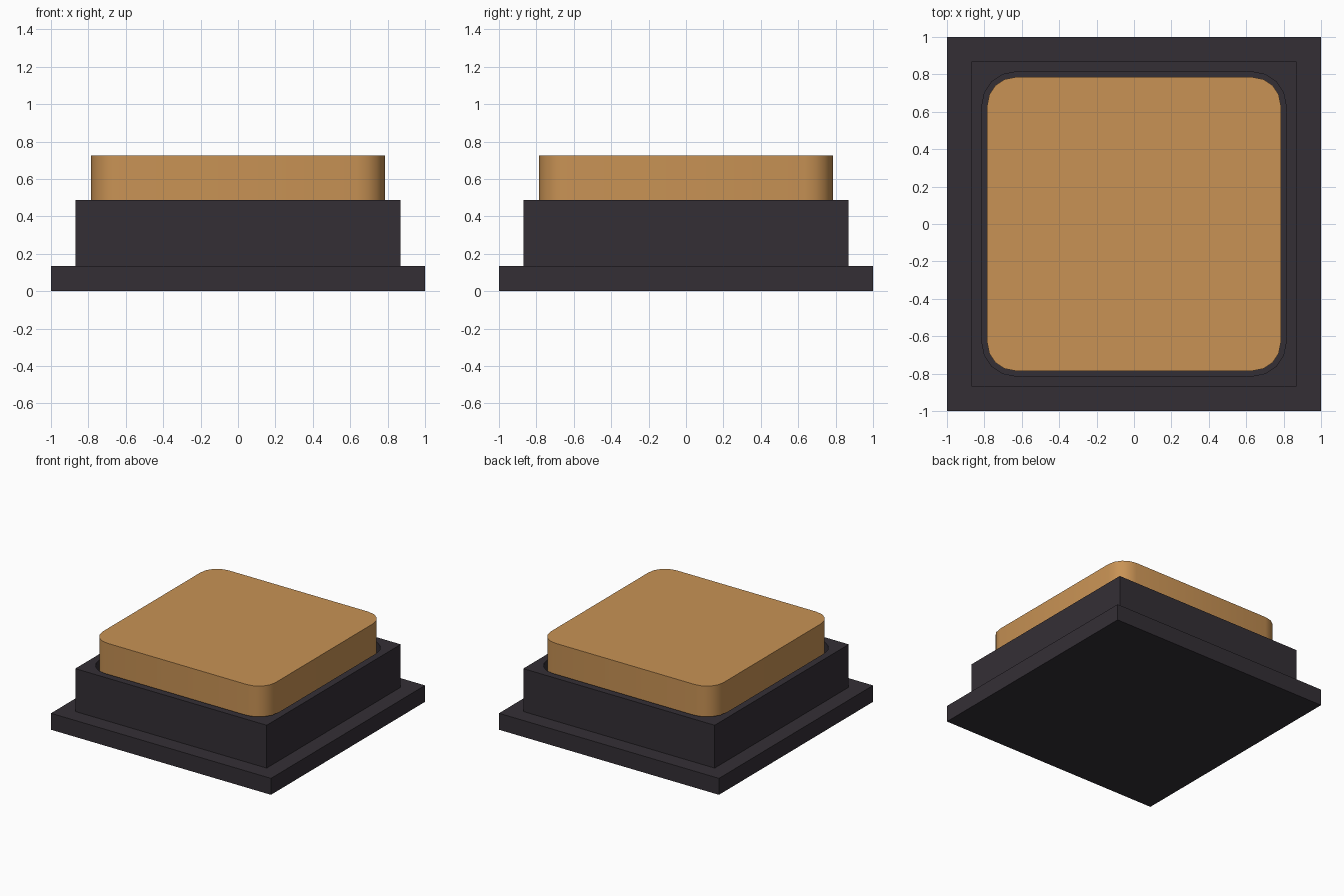
import bpy, bmesh, math

if "Cube" in bpy.data.objects:
    bpy.data.objects.remove(bpy.data.objects["Cube"])


def material(name, rgb):
    m = bpy.data.materials.new(name)
    m.diffuse_color = (*rgb, 1)
    m.use_nodes = True
    m.node_tree.nodes["Principled BSDF"].inputs["Base Color"].default_value = m.diffuse_color
    return m


DARK = material("dark_plastic", (0.034, 0.028, 0.036))
TAN = material("tan_cap", (0.58, 0.29, 0.09))


def slab(name, half, z0, z1, mat, radius=0.0, segments=4):
    """Square prism, optionally with rounded vertical corners."""
    pts = []
    for q in range(4):
        a0 = q * math.pi / 2
        cx = (half - radius) * (1 if q in (0, 3) else -1)
        cy = (half - radius) * (1 if q in (0, 1) else -1)
        for i in range(segments + 1 if radius else 1):
            a = a0 + i * math.pi / 2 / segments
            pts.append((cx + radius * math.cos(a), cy + radius * math.sin(a)))
    bm = bmesh.new()
    low = [bm.verts.new((x, y, z0)) for x, y in pts]
    high = [bm.verts.new((x, y, z1)) for x, y in pts]
    bm.faces.new(low[::-1])
    bm.faces.new(high)
    n = len(pts)
    for i in range(n):
        j = (i + 1) % n
        bm.faces.new((low[i], low[j], high[j], high[i]))
    mesh = bpy.data.meshes.new(name)
    bm.to_mesh(mesh)
    bm.free()
    mesh.materials.append(mat)
    ob = bpy.data.objects.new(name, mesh)
    bpy.context.collection.objects.link(ob)
    return ob


def smooth(ob):
    bpy.ops.object.select_all(action='DESELECT')
    ob.select_set(True)
    bpy.context.view_layer.objects.active = ob
    bpy.ops.object.shade_smooth_by_angle(angle=math.radians(35))


# Base plate and raised housing
slab("base_plate", 1.0, 0.0, 0.135, DARK)
housing = slab("housing", 0.87, 0.135, 0.487, DARK)

# Rounded well cut into the housing for the button
cutter = slab("well_cutter", 0.812, 0.2, 0.6, DARK, 0.175)
cut = housing.modifiers.new("well", 'BOOLEAN')
cut.operation = 'DIFFERENCE'
cut.solver = 'EXACT'
cut.object = cutter
bpy.context.view_layer.objects.active = housing
bpy.ops.object.modifier_apply(modifier="well")
bpy.data.objects.remove(cutter)
smooth(housing)

# Button cap sitting in the well with a narrow gap all round
smooth(slab("button_cap", 0.785, 0.2, 0.725, TAN, 0.15))
